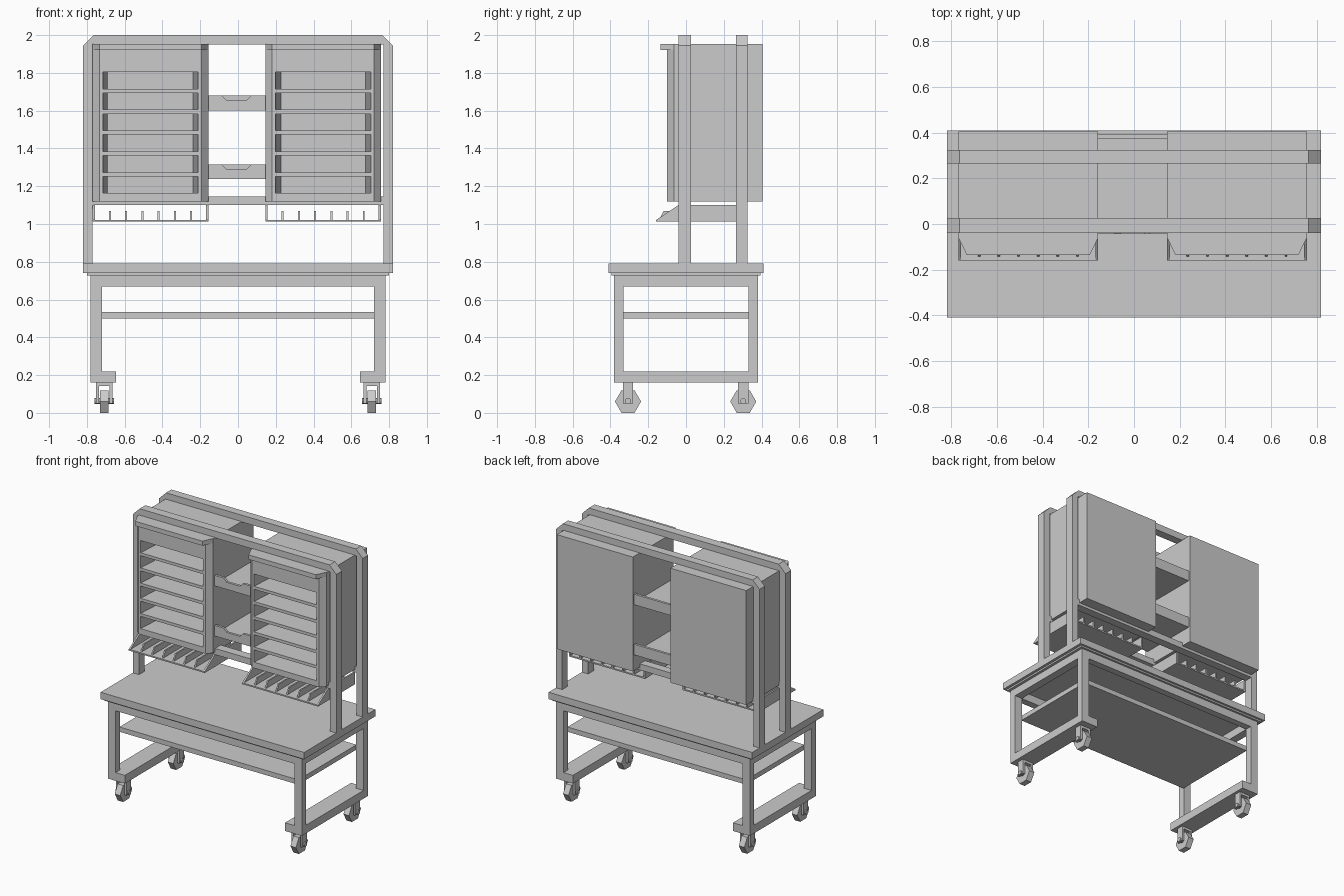
import bpy, bmesh, math
from mathutils import Vector

if "Cube" in bpy.data.objects:
    bpy.data.objects.remove(bpy.data.objects["Cube"])


def prism(name, pts, axis, a, b):
    """Extrude a 2D outline along an axis: x -> (y,z), y -> (x,z), z -> (x,y)."""
    def place(p, t):
        return {'x': (t, p[0], p[1]), 'y': (p[0], t, p[1]), 'z': (p[0], p[1], t)}[axis]
    bm = bmesh.new()
    lo = [bm.verts.new(place(p, a)) for p in pts]
    hi = [bm.verts.new(place(p, b)) for p in pts]
    n = len(pts)
    bm.faces.new(lo)
    bm.faces.new(hi)
    for i in range(n):
        bm.faces.new((lo[i], lo[(i + 1) % n], hi[(i + 1) % n], hi[i]))
    bmesh.ops.recalc_face_normals(bm, faces=bm.faces)
    me = bpy.data.meshes.new(name)
    bm.to_mesh(me)
    bm.free()
    ob = bpy.data.objects.new(name, me)
    bpy.context.collection.objects.link(ob)
    return ob


def box(name, x0, x1, y0, y1, z0, z1):
    return prism(name, [(x0, y0), (x1, y0), (x1, y1), (x0, y1)], 'z', z0, z1)


def ngon(cy, cz, r, n):
    return [(cy + r * math.cos(2 * math.pi * i / n), cz + r * math.sin(2 * math.pi * i / n))
            for i in range(n)]


# Tabletop and its under-plate
box("tabletop", -.82, .82, -.41, .41, .74, .79)
box("tabletop_underplate", -.80, .80, -.395, .395, .728, .74)

# Base: legs, aprons, foot rails, lower shelf
for s in (-1, 1):
    xa, xb = sorted((s * .78, s * .72))
    for t in (-1, 1):
        ya, yb = sorted((t * .38, t * .33))
        box("leg", xa, xb, ya, yb, .22, .73)
    box("side_apron", xa, xb, -.33, .33, .67, .73)
    xa, xb = sorted((s * .78, s * .645))
    box("foot_rail", xa, xb, -.38, .38, .16, .22)
    ya, yb = sorted((s * .38, s * .33))
    box("long_apron", -.72, .72, ya, yb, .67, .73)
box("lower_shelf", -.72, .72, -.335, .335, .50, .535)

# Casters with six-sided wheels
for cx in (-.708, .708):
    for cy in (-.307, .303):
        prism("caster_wheel", ngon(cy, .06, .069, 6), 'x', cx - .022, cx + .022)
        prism("caster_axle", ngon(cy, .063, .016, 10), 'x', cx - .052, cx + .052)
        box("caster_plate", cx - .043, cx + .043, cy - .027, cy + .027, .142, .16)
        for s in (-1, 1):
            xa, xb = sorted((cx + s * .028, cx + s * .043))
            box("caster_fork", xa, xb, cy - .027, cy + .027, .05, .145)

# Two upright frames: chamfered arch plus a cross rail
arch = [(-.82, .79), (-.82, 1.945), (-.765, 2), (.765, 2), (.82, 1.945), (.82, .79),
        (.77, .79), (.77, 1.95), (-.77, 1.95), (-.77, .79)]
for ya, yb in ((-.04, .026), (.264, .325)):
    prism("upright_frame", arch, 'y', ya, yb)
    box("frame_cross_rail", -.77, .77, ya, yb, 1.10, 1.145)

# Cabinets with six slots, a top lip and a divided tray underneath
for cx in (-.463, .451):
    def plan(front):
        return [(cx - .306, .405), (cx - .306, -.063), (cx - .27, front),
                (cx + .27, front), (cx + .306, -.063), (cx + .306, .405)]
    cab = prism("cabinet", plan(-.10), 'z', 1.12, 1.953)
    for i in range(6):
        z = 1.163 + i * .1105
        cut = prism("slot_cutter", [(cx - .252, -.10), (cx - .255, -.12), (cx + .255, -.12),
                                    (cx + .252, -.10), (cx + .224, .32), (cx - .224, .32)],
                    'z', z, z + .089)
        cut.hide_render = True
        mod = cab.modifiers.new("slot", 'BOOLEAN')
        mod.operation, mod.solver, mod.object = 'DIFFERENCE', 'EXACT', cut
        bpy.context.view_layer.objects.active = cab
        bpy.ops.object.modifier_apply(modifier=mod.name)
        bpy.data.objects.remove(cut)
    lip = [(cx - .306, -.06), (cx - .27, -.135), (cx + .27, -.135), (cx + .306, -.06)]
    prism("cabinet_lip", lip, 'z', 1.92, 1.953)

    box("tray_floor", cx - .306, cx + .306, -.16, .265, 1.012, 1.022)
    side = [(-.16, 1.02), (-.04, 1.10), (.265, 1.10), (.265, 1.02)]
    for xa in (cx - .306, cx + .294):
        prism("tray_side", side, 'x', xa, xa + .012)
    for i in range(6):
        x = cx - .215 + i * .086
        prism("tray_divider", [(-.143, 1.022), (-.12, 1.068), (.265, 1.068), (.265, 1.022)],
              'x', x - .005, x + .005)

# Bins between the cabinets, with a notched front
for z in (1.602, 1.237):
    t = z + .077
    front = [(-.157, z), (.145, z), (.145, t), (.07, t), (.045, t - .025),
             (-.06, t - .025), (-.085, t), (-.157, t)]
    prism("bin_front", front, 'y', -.044, -.026)
    box("bin_floor", -.157, .145, -.026, .375, z, z + .015)
    box("bin_back", -.157, .145, .375, .393, z, t)
